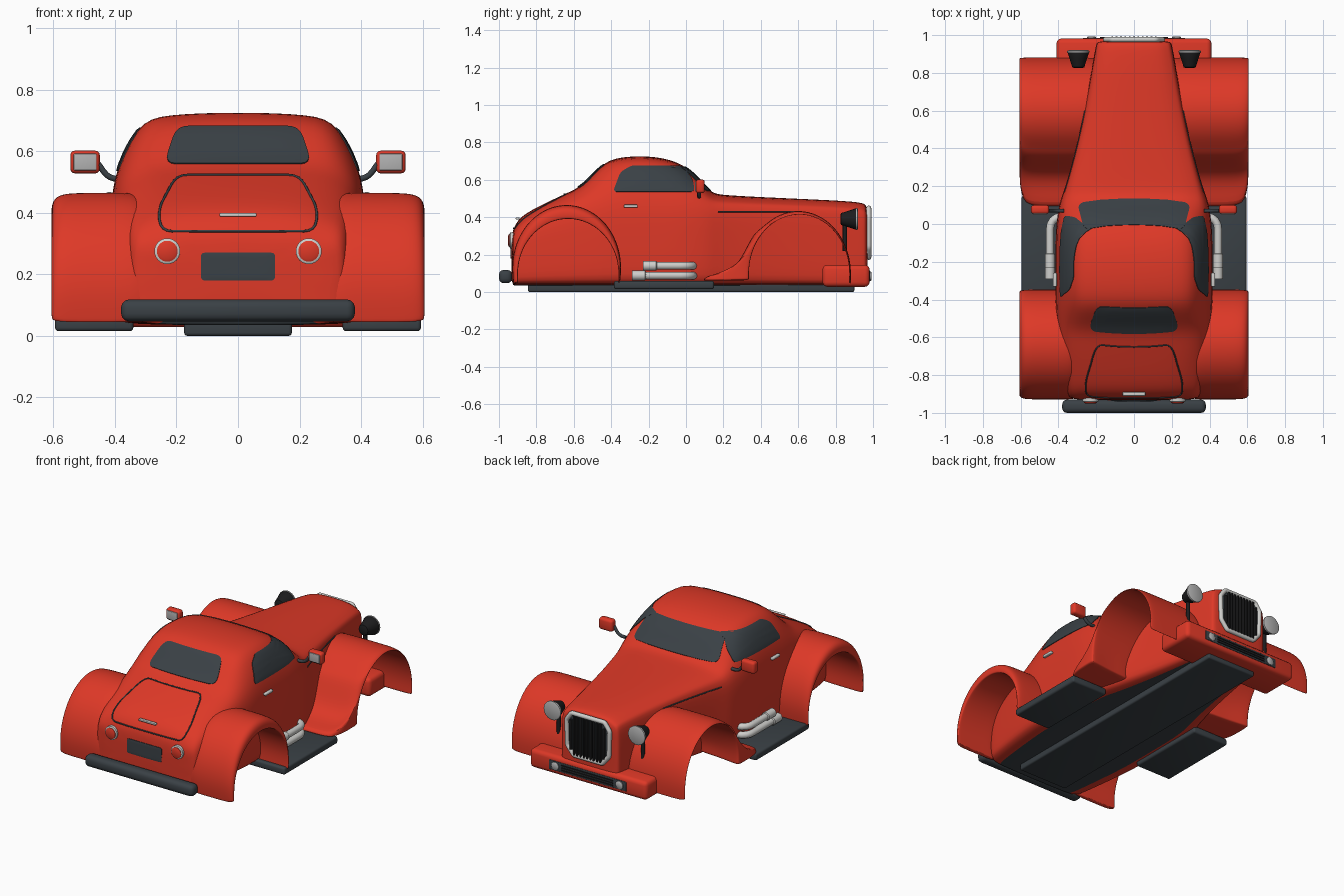
import bpy, bmesh, math
from mathutils import Vector
from mathutils.bvhtree import BVHTree

if "Cube" in bpy.data.objects:
    bpy.data.objects.remove(bpy.data.objects["Cube"])


def material(name, rgb):
    m = bpy.data.materials.new(name)
    m.use_nodes = True
    m.diffuse_color = (*rgb, 1)
    m.node_tree.nodes["Principled BSDF"].inputs["Base Color"].default_value = (*rgb, 1)
    return m


RED = material("red paint", (.73, .04, .02))
SLATE = material("dark slate", (.042, .052, .06))
BLACK = material("black", (.012, .012, .013))
SILVER = material("silver", (.62, .62, .6))
GLASS = material("grey lens", (.45, .45, .45))


def finish(ob, mat, angle=40):
    ob.data.materials.append(mat)
    bpy.ops.object.select_all(action='DESELECT')
    ob.select_set(True)
    bpy.context.view_layer.objects.active = ob
    bpy.ops.object.shade_smooth_by_angle(angle=math.radians(angle))
    return ob


def from_bmesh(name, bm, mat, angle=40):
    bmesh.ops.recalc_face_normals(bm, faces=bm.faces)
    me = bpy.data.meshes.new(name)
    bm.to_mesh(me)
    bm.free()
    ob = bpy.data.objects.new(name, me)
    bpy.context.collection.objects.link(ob)
    return finish(ob, mat, angle)


def loft(name, rings, mat, subsurf=0, caps=True, angle=40):
    """Skin closed rings of equal length."""
    bm = bmesh.new()
    vs = [[bm.verts.new(p) for p in r] for r in rings]
    n = len(vs[0])
    for a, b in zip(vs, vs[1:]):
        for i in range(n):
            j = (i + 1) % n
            bm.faces.new((a[i], a[j], b[j], b[i]))
    if caps:
        bm.faces.new(vs[0])
    bm.faces.new(vs[-1])
    ob = from_bmesh(name, bm, mat, angle)
    if subsurf:
        m = ob.modifiers.new("smooth", 'SUBSURF')
        m.levels = m.render_levels = subsurf
    return ob


def box(name, lo, hi, mat, bevel=.01):
    bm = bmesh.new()
    bmesh.ops.create_cube(bm, size=1)
    lo, hi = Vector(lo), Vector(hi)
    for v in bm.verts:
        v.co = (lo + hi) / 2 + v.co * (hi - lo)
    if bevel:
        bmesh.ops.bevel(bm, geom=bm.edges[:], offset=bevel, segments=3, profile=.5, affect='EDGES')
    return from_bmesh(name, bm, mat)


def lathe(name, origin, axis, profile, mat, n=24):
    """Round part from (distance, radius) pairs along an axis."""
    q = Vector(axis).to_track_quat('Z', 'Y')
    turn = [math.tau * i / n for i in range(n)]
    return loft(name, [[Vector(origin) + q @ Vector((r * math.cos(a), r * math.sin(a), d))
                        for a in turn] for d, r in profile], mat)


def tube(name, pts, r, mat, closed=False):
    cu = bpy.data.curves.new(name, 'CURVE')
    cu.dimensions = '3D'
    cu.bevel_depth, cu.bevel_resolution, cu.use_fill_caps = r, 3, True
    sp = cu.splines.new('POLY')
    sp.points.add(len(pts) - 1)
    for p, c in zip(sp.points, pts):
        p.co = (*c, 1)
    sp.use_cyclic_u = closed
    ob = bpy.data.objects.new(name, cu)
    bpy.context.collection.objects.link(ob)
    bpy.ops.object.select_all(action='DESELECT')
    ob.select_set(True)
    bpy.context.view_layer.objects.active = ob
    bpy.ops.object.convert(target='MESH')
    return finish(bpy.context.object, mat)


def rounded(pts, r, closed=True):
    """Round the corners of a path and subdivide its edges."""
    pts, out = [Vector(p) for p in pts], []
    for i, p in enumerate(pts):
        q, s = pts[i - 1], pts[(i + 1) % len(pts)]
        if not closed and i in (0, len(pts) - 1):
            out.append(p)
            continue
        a, b = p + (q - p).normalized() * r, p + (s - p).normalized() * r
        out += [(1 - t) ** 2 * a + 2 * t * (1 - t) * p + t * t * b for t in (0, .25, .5, .75, 1)]
        if closed:
            c = s + (p - s).normalized() * r
            out += [b.lerp(c, k / 6) for k in range(1, 6)]
    return out


# Body: half section from width, belt height, top half width and top height
STATIONS = [(-.935, .32, .28, .25, .31), (-.915, .345, .32, .28, .36), (-.88, .36, .35, .3, .41),
            (-.78, .375, .4, .31, .465), (-.64, .395, .44, .33, .53), (-.55, .405, .47, .33, .57),
            (-.45, .415, .5, .31, .69), (-.36, .415, .51, .325, .725), (-.2, .415, .515, .325, .732),
            (-.05, .415, .51, .315, .705), (.05, .405, .5, .315, .635), (.13, .39, .475, .33, .53),
            (.2, .36, .46, .325, .52), (.5, .28, .46, .25, .505), (.9, .21, .44, .185, .488),
            (.955, .2, .43, .175, .475), (.972, .19, .42, .165, .46)]


def body_ring(y, w, belt, t, top):
    half = [(w * .92, .035), (w, .06), (w, belt * .6), (w, belt), (t, top - .035), (t * .75, top - .008)]
    return ([(0, y, .035)] + [(x, y, z) for x, z in half] + [(0, y, top)]
            + [(-x, y, z) for x, z in reversed(half)])


body = loft("body", [body_ring(*s) for s in STATIONS], RED, 2, angle=80)
body.data.materials.append(SLATE)
for f in body.data.polygons:
    if f.normal.z < -.9:
        f.material_index = 1
bpy.context.view_layer.update()
TREE = BVHTree.FromObject(body, bpy.context.evaluated_depsgraph_get())


def project(u, v, side, lift):
    """Drop a flat point onto the body from the back, nose or either flank."""
    d = Vector(side)
    start = Vector((u, 0, v)) if d.y else Vector((0, u, v))
    hit, normal, _, _ = TREE.ray_cast(start + d * 3, -d)
    return (hit + normal * lift) if hit else start


def decal(name, outline, side, mat):
    c = sum(outline, Vector((0, 0))) / len(outline)
    rings = [[project(*c.lerp(p, s), side, h) for p in outline] for s, h in
             ((1, -.003), (1, .004), (.85, .005), (.65, .005), (.45, .005), (.25, .005), (.08, .005))]
    return loft(name, rings, mat, caps=False)


BACK, NOSE = (0, -1, 0), (0, 1, 0)
decal("rear_window", rounded([(-.24, .558), (.24, .558), (.2, .68), (-.2, .68)], .04), BACK, SLATE)
decal("windscreen", rounded([(-.3, .54), (.3, .54), (.265, .668), (-.265, .668)], .035), NOSE, SLATE)
decal("rear_plate", rounded([(-.12, .18), (.12, .18), (.12, .27), (-.12, .27)], .012), BACK, SLATE)
trunk = rounded([(-.2, .522), (.2, .522), (.26, .41), (.25, .34), (-.25, .34), (-.26, .41)], .035)
tube("trunk_seam", [project(*p, BACK, .001) for p in trunk], .004, SLATE, True)
hand = project(0, .385, BACK, .012)
box("trunk_handle", hand - Vector((.06, .008, .006)), hand + Vector((.06, .012, .006)), SILVER, .004)

# Fenders: outer edge path and wheel opening, skinned together across x


def fender(name, outer, opening, x_in, s):
    rings = []
    for o, i in zip(outer, opening):
        o, i = Vector(o), Vector(i)
        sec = [(x_in, 0), (.4, 0), (.53, 0), (.585, .08), (.606, .45), (.606, .95), (.6, 1),
               (.575, 1), (.4, .9), (x_in, .9)]
        rings.append([(s * x, *o.lerp(i, k)) for x, k in sec])
    rings.insert(1, [Vector(a).lerp(Vector(b), .1) for a, b in zip(rings[0], rings[1])])
    rings.insert(-1, [Vector(a).lerp(Vector(b), .1) for a, b in zip(rings[-1], rings[-2])])
    return loft(name, rings, RED, 2, angle=60)


def arc(cy, cz, ry, rz, a0, a1, n=13):
    ang = [math.radians(a0 + (a1 - a0) * k / (n - 1)) for k in range(n)]
    return [(cy + ry * math.cos(a), cz + rz * math.sin(a)) for a in ang]


front_tail = [(.36, .31), (.315, .22), (.27, .14), (.2, .1), (.1, .085), (.095, .06)]
front_outer = arc(.6, .1, .285, .337, -10, 135, 10) + front_tail
for side, s in (("left", 1), ("right", -1)):
    FLANK = (s, 0, 0)
    fender("rear_fender_" + side, arc(-.638, .13, .295, .34, -15, 195),
           arc(-.63, .1, .272, .295, -10, 190), .3, s)
    fender("front_fender_" + side, front_outer, arc(.605, .1, .27, .317, -9, 187, 16), .2, s)

    # Flank details
    pane = [(-.39, .535), (.045, .535), (.035, .6), (-.02, .672), (-.29, .675), (-.35, .64)]
    decal("side_window_" + side, rounded(pane, .022), FLANK, SLATE)
    tube("hood_seam_" + side, [project(.17 + .43 * k / 12, .43, FLANK, 0) for k in range(13)], .004, SLATE)
    h = project(-.295, .458, FLANK, .01)
    box("door_handle_" + side, h - Vector((.01, .037, .008)), h + Vector((.01, .037, .008)), SILVER, .005)

    # Running board and exhaust pipes
    box("running_board_" + side, (min(s * .34, s * .595), -.385, .015),
        (max(s * .34, s * .595), .15, .06), SLATE, .012)
    for label, z, y in (("upper", .14, -.23), ("lower", .088, -.29)):
        path = [(s * .36, .045, z), (s * .445, .03, z), (s * .445, y, z)]
        tube(f"{label}_exhaust_{side}", rounded(path, .06, False), .021, SILVER)
        lathe(f"{label}_exhaust_tip_{side}", (s * .445, y, z), (0, 1, 0),
              ((0, .02), (0, .026), (.07, .026), (.075, .02)), SILVER)

    # Door mirror
    arm = [(s * .37, .07, .51), (s * .42, .07, .51), (s * .455, .07, .56)]
    tube("mirror_arm_" + side, rounded(arm, .03, False), .01, SLATE)
    c = Vector((s * .497, .075, .565))
    box("mirror_" + side, c - Vector((.048, .022, .037)), c + Vector((.048, .025, .037)), RED, .015)
    c.y -= .022
    box("mirror_glass_" + side, c - Vector((.037, .004, .027)), c + Vector((.037, .004, .027)), GLASS, .003)

    # Headlamp on its stalk
    lathe("headlamp_" + side, (s * .295, .825, .39), NOSE,
          ((0, .02), (.005, .032), (.05, .046), (.08, .056), (.088, .056)), BLACK)
    lathe("headlamp_lens_" + side, (s * .295, .908, .39), NOSE, ((0, .059), (.008, .059), (.012, .05)), GLASS)
    lathe("headlamp_stalk_" + side, (s * .295, .85, .22), (0, 0, 1), ((0, .012), (.15, .012)), BLACK, 12)

    # Tail lamp with bright ring
    t = project(s * .23, .275, BACK, 0)
    lathe("tail_lamp_ring_" + side, t + Vector((0, .02, 0)), BACK, ((0, .042), (.03, .042), (.034, .036)), SILVER)
    lathe("tail_lamp_" + side, t + Vector((0, .02, 0)), BACK, ((.03, .034), (.037, .034), (.041, .026)), RED)
    lathe("fog_lamp_" + side, (s * .225, .975, .085), NOSE, ((0, .025), (.014, .025), (.018, .02)), GLASS)

# Bumpers
box("rear_bumper", (-.38, -1, .047), (.38, -.93, .118), SLATE, .025)
box("rear_bumper_mount", (-.2, -.95, .06), (.2, -.88, .1), SLATE, .005)
box("front_bumper", (-.41, .73, .028), (.41, .982, .145), RED, .025)
box("bumper_slot", (-.27, .976, .055), (.27, .985, .115), SLATE, .003)
for z in (.07, .085, .1):
    box("bumper_slat", (-.18, .98, z - .004), (.18, .99, z + .004), BLACK, 0)

# Grille with frame and upright bars
shape = [(-.1, .185), (.1, .185), (.145, .24), (.15, .4), (.115, .448), (-.115, .448), (-.15, .4), (-.145, .24)]
loft("grille_panel", [[(x, y, z) for x, z in shape] for y in (.95, .977)], SLATE)
tube("grille_frame", [(p.x, .977, p.y) for p in rounded(shape, .01)], .014, SILVER, True)
for k in range(-5, 6):
    reach = .03 if abs(k) == 5 else 0
    box("grille_bar", (k * .023 - .006, .972, .19 + reach), (k * .023 + .006, .992, .44 - reach), BLACK, .003)

# Chassis
box("chassis", (-.175, -.845, .0), (.175, .9, .055), SLATE, .01)
